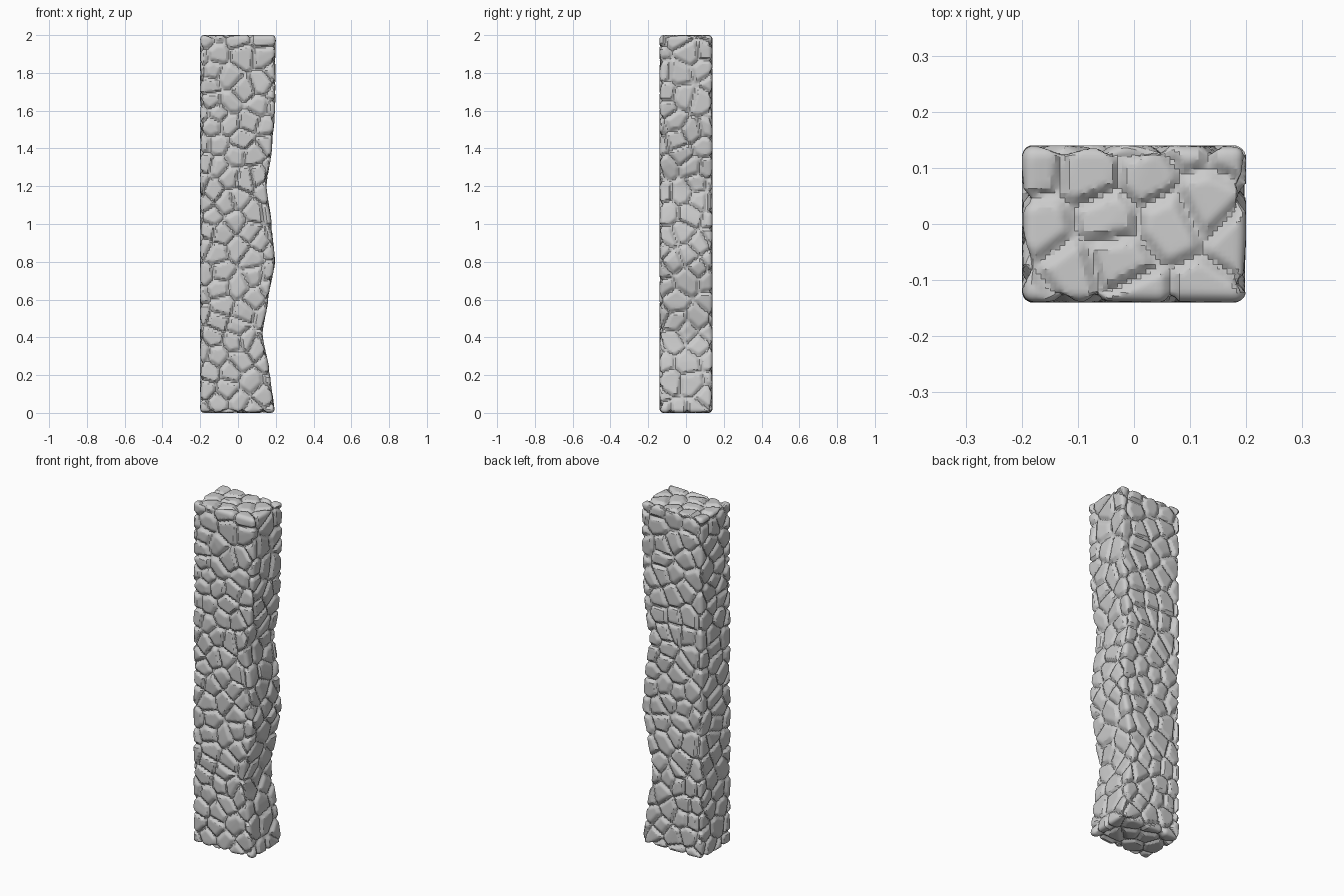
import bpy, bmesh, random
from math import pi, cos
from mathutils import Vector, kdtree

if "Cube" in bpy.data.objects:
    bpy.data.objects.remove(bpy.data.objects["Cube"])

random.seed(7)
HALF = Vector((0.20, 0.14, 1.0))
ROUND = 0.022      # edge rounding
STEP = 0.0085      # surface resolution
SPACING = 0.082    # minimum distance between stone centres
GROOVE = 0.014     # mortar depth

# Wavy right-hand side: (height, x of the edge)
WAVE = [(0.0, 0.195), (0.2, 0.17), (0.42, 0.13), (0.6, 0.16), (0.8, 0.196),
        (1.0, 0.178), (1.2, 0.151), (1.4, 0.18), (1.6, 0.197), (2.0, 0.20)]


def right_edge(z):
    for (z0, x0), (z1, x1) in zip(WAVE, WAVE[1:]):
        if z <= z1:
            t = max(0.0, (z - z0) / (z1 - z0))
            t = 0.5 * t + 0.5 * (0.5 - 0.5 * cos(pi * t))
            return x0 + (x1 - x0) * t
    return WAVE[-1][1]


def smooth(t):
    t = min(1.0, max(0.0, t))
    return t * t * (3 - 2 * t)


def on_face(axis, sign, u, v):
    """Point on one side of the block, u and v in -1..1."""
    a, b = (axis + 1) % 3, (axis + 2) % 3
    p = Vector((0, 0, 0))
    p[axis], p[a], p[b] = sign * HALF[axis], u * HALF[a], v * HALF[b]
    return p


# Stone centres scattered evenly over the whole surface
sides = [(axis, s) for axis in range(3) for s in (-1, 1)]
areas = [HALF[(a + 1) % 3] * HALF[(a + 2) % 3] for a, s in sides]
centres = []
for _ in range(5000):
    axis, s = random.choices(sides, areas)[0]
    p = on_face(axis, s, random.uniform(-1, 1), random.uniform(-1, 1))
    gap = SPACING * random.uniform(0.85, 1.3)
    if all((p - q).length > gap for q in centres):
        centres.append(p)
tree = kdtree.KDTree(len(centres))
for i, c in enumerate(centres):
    tree.insert(c, i)
tree.balance()
tilts = [Vector([random.uniform(-0.09, 0.09) for _ in range(3)]) for _ in centres]
bevels = [random.uniform(0.014, 0.024) for _ in centres]


def stone_depth(p):
    """Inward offset: flat stone tops, bevelled down into the mortar."""
    near = tree.find_n(p, 7)
    a, ia, _ = near[0]
    border = min(((p - b).length_squared - (p - a).length_squared)
                 / (2 * (b - a).length) for b, _, _ in near[1:])
    top = max(0.0, 0.001 + tilts[ia].dot(p - a))
    return min(GROOVE + 0.003, top + GROOVE * (1 - smooth(border / bevels[ia])))


# Block made from six grids welded together
bm = bmesh.new()
for axis, s in sides:
    na = round(2 * HALF[(axis + 1) % 3] / STEP)
    nb = round(2 * HALF[(axis + 2) % 3] / STEP)
    rows = [[bm.verts.new(on_face(axis, s, 2 * i / na - 1, 2 * j / nb - 1))
             for j in range(nb + 1)] for i in range(na + 1)]
    for i in range(na):
        for j in range(nb):
            quad = [rows[i][j], rows[i + 1][j], rows[i + 1][j + 1], rows[i][j + 1]]
            bm.faces.new(quad if s > 0 else quad[::-1])
bmesh.ops.remove_doubles(bm, verts=bm.verts, dist=0.0005)

# Round the edges, carve the stones, then bend the right side
for v in bm.verts:
    p = v.co.copy()
    core = Vector([max(-(h - ROUND), min(h - ROUND, c)) for c, h in zip(p, HALF)])
    n = (p - core).normalized()
    q = core + n * (ROUND - stone_depth(p))
    q.z += 1.0
    q.x = -0.2 + (q.x + 0.2) * (right_edge(q.z) + 0.2) / 0.4
    v.co = q

mesh = bpy.data.meshes.new("stone_pillar")
bm.to_mesh(mesh)
bm.free()
pillar = bpy.data.objects.new("stone_pillar", mesh)
bpy.context.collection.objects.link(pillar)
bpy.context.view_layer.objects.active = pillar
pillar.select_set(True)
bpy.ops.object.shade_smooth_by_angle(angle=0.5)
